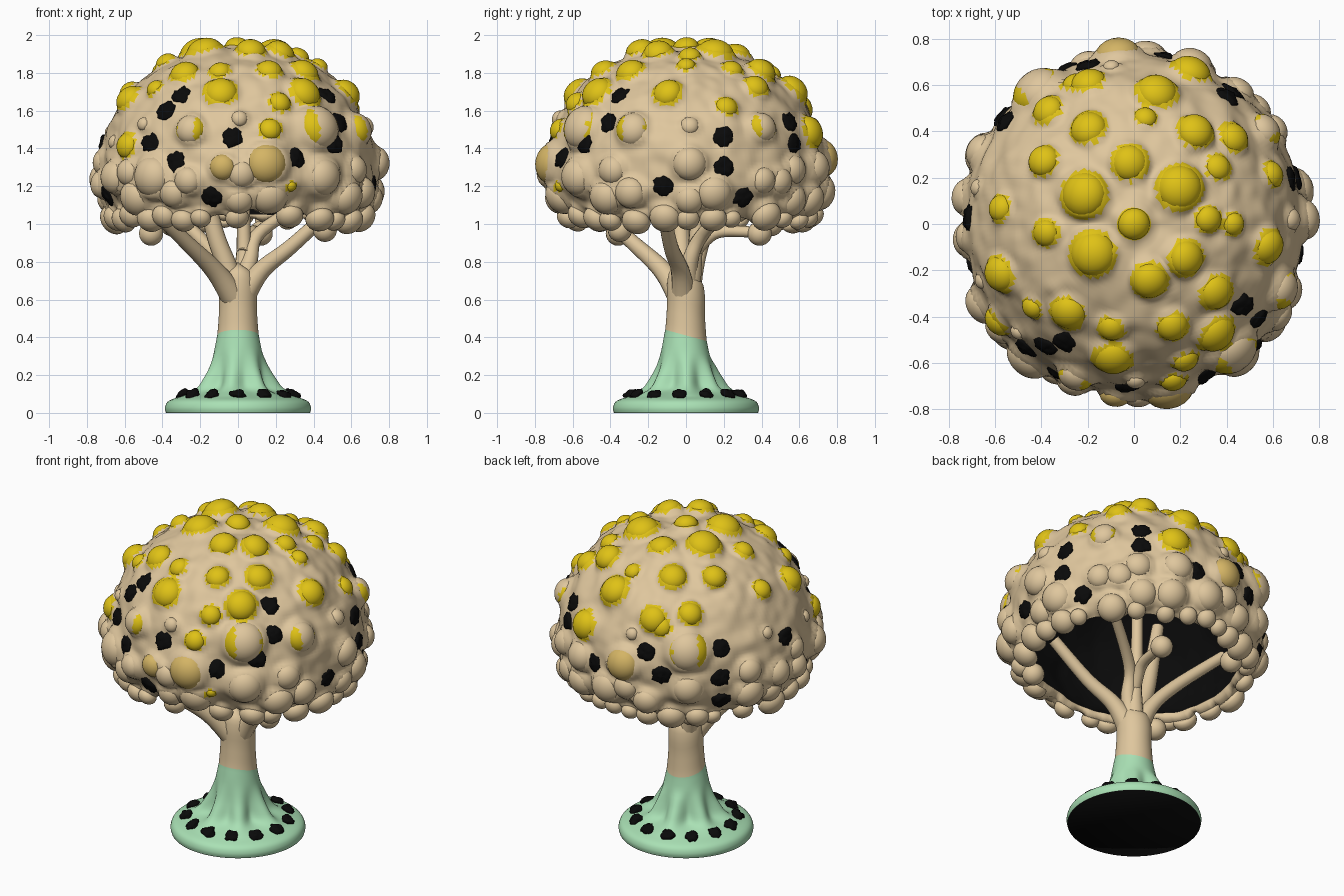
import bpy, bmesh, math, random
from mathutils import Vector, Matrix, noise
from mathutils.bvhtree import BVHTree

if "Cube" in bpy.data.objects:
    bpy.data.objects.remove(bpy.data.objects["Cube"])
random.seed(7)

def material(name, rgb):
    m = bpy.data.materials.new(name)
    m.diffuse_color = (*rgb, 1)
    m.use_nodes = True
    m.node_tree.nodes["Principled BSDF"].inputs["Base Color"].default_value = m.diffuse_color
    return m

TAN = material("tan", (0.74, 0.57, 0.34))
YELLOW = material("yellow", (0.74, 0.54, 0.008))
GREEN = material("mint_green", (0.40, 0.75, 0.46))
BLACK = material("black", (0.003, 0.003, 0.003))
OCHRE = material("ochre", (0.66, 0.46, 0.13))
MATS = [TAN, YELLOW, GREEN, BLACK, OCHRE]

def finish(bm, name):
    me = bpy.data.meshes.new(name)
    for f in bm.faces:
        f.smooth = True
    bm.to_mesh(me)
    bm.free()
    for m in MATS:
        me.materials.append(m)
    ob = bpy.data.objects.new(name, me)
    bpy.context.collection.objects.link(ob)
    return ob

def spline(pts, n):
    """Catmull-Rom subdivision of a profile."""
    p = [Vector(q) for q in pts]
    p = [p[0]] + p + [p[-1]]
    out = []
    for i in range(1, len(p) - 2):
        a, b, c, d = p[i - 1:i + 3]
        for k in range(n):
            t = k / n
            out.append(0.5 * (2 * b + (c - a) * t + (2 * a - 5 * b + 4 * c - d) * t * t
                              + (3 * b - a - 3 * c + d) * t ** 3))
    return out + [p[-1]]

def lathe(profile, seg, shape, rule):
    bm = bmesh.new()
    rings = [[bm.verts.new(shape(r, z, 2 * math.pi * i / seg)) for i in range(seg)] for r, z in profile]
    for j in range(len(rings) - 1):
        for i in range(seg):
            k = (i + 1) % seg
            f = bm.faces.new((rings[j][i], rings[j][k], rings[j + 1][k], rings[j + 1][i]))
            f.material_index = rule(j, f.calc_center_median())
    bmesh.ops.remove_doubles(bm, verts=bm.verts, dist=1e-5)
    bmesh.ops.recalc_face_normals(bm, faces=bm.faces)
    return bm

# Trunk with flared roots and a round base
def root_shape(r, z, a):
    w = max(0, min(1, (z - 0.085) / 0.04)) * max(0, min(1, (0.32 - z) / 0.15))
    r *= 1 + w * (0.14 * math.cos(7 * a) + 0.05 * math.sin(4 * a + 1))
    if z > 0.25:
        z -= 0.03 * math.sin(a) * min(1, (z - 0.25) / 0.1)
    return (r * math.cos(a), r * math.sin(a), z)

trunk = spline([(0.382, 0.0), (0.386, 0.03), (0.365, 0.065), (0.29, 0.092), (0.205, 0.13), (0.165, 0.2),
                (0.133, 0.3), (0.11, 0.41)], 4) + spline([(0.106, 0.45), (0.1, 0.55), (0.1, 0.65), (0.08, 0.73), (0, 0.77)], 3)
trunk = [Vector((0, 0))] + trunk
rule = lambda j, c: 3 if j == 0 else (2 if j <= 28 else 0)
finish(lathe(trunk, 84, root_shape, rule), "trunk_and_base")

def blob(bm, co, nrm, r, flat, mat, sides=18, floor=None):
    rot = nrm.to_track_quat('Z', 'Y').to_matrix().to_4x4()
    mtx = Matrix.Translation(co) @ rot @ Matrix.Diagonal((r, r, r * flat, 1))
    vs = bmesh.ops.create_uvsphere(bm, u_segments=sides, v_segments=12, radius=1, matrix=mtx)['verts']
    for f in {f for v in vs for f in v.link_faces}:
        f.material_index = mat(f) if callable(mat) else mat
    if floor is not None:                      # keep the buried half inside the shell
        for v in vs:
            h = (v.co - co).dot(nrm)
            if h < -floor:
                v.co -= nrm * (h + floor)
    return vs

def roughen(vs, co, amount):
    for v in vs:
        v.co += (v.co - co) * amount * noise.noise(v.co * 45)

# Black dots around the base
bm = bmesh.new()
for i in range(13):
    a = -math.pi / 2 + i * 2 * math.pi / 13
    co = Vector((0.295 * math.cos(a), 0.295 * math.sin(a), 0.098))
    roughen(blob(bm, co, Vector((0.45 * math.cos(a), 0.45 * math.sin(a), 0.9)), 0.038, 0.6, 3), co, 0.4)
finish(bm, "base_dots")

# Branches rising into the crown
PATHS = [
    [(0, -0.01, 0.58, .075), (-0.12, -0.12, 0.75, .052), (-0.27, -0.28, 0.9, .04), (-0.44, -0.46, 1.06, .035)],
    [(0, -0.01, 0.58, .075), (0.12, -0.03, 0.75, .05), (0.28, -0.08, 0.88, .04), (0.5, -0.12, 1.08, .035)],
    [(0, 0, 0.58, .075), (-0.06, -0.02, 0.78, .055), (-0.13, -0.03, 0.98, .048), (-0.22, -0.05, 1.4, .035)],
    [(0, 0, 0.58, .075), (0.03, 0.04, 0.8, .045), (0.03, 0.06, 1.05, .035), (0.04, 0.08, 1.6, .03)],
    [(0, 0, 0.58, .075), (0.06, 0.02, 0.8, .045), (0.12, 0.1, 0.96, .035), (0.42, 0.3, 1.15, .03)],
    [(0, 0, 0.58, .075), (-0.08, 0.05, 0.77, .045), (-0.22, 0.1, 0.94, .038), (-0.5, 0.2, 1.2, .033)],
    [(0.03, 0.03, 0.84, .04), (0.07, 0.15, 0.95, .033), (0.1, 0.3, 0.96, .03), (0.12, 0.38, 0.95, .03)],
]
for n, path in enumerate(PATHS):
    cu = bpy.data.curves.new("branch_%d" % (n + 1), 'CURVE')
    cu.dimensions, cu.bevel_depth, cu.bevel_resolution, cu.use_fill_caps = '3D', 1, 4, True
    sp = cu.splines.new('POLY')
    pts = spline(path, 6)
    sp.points.add(len(pts) - 1)
    for p, q in zip(sp.points, pts):
        p.co, p.radius = (q[0], q[1], q[2], 1), q[3]
    sp.use_smooth = True
    cu.materials.append(TAN)
    bpy.context.collection.objects.link(bpy.data.objects.new(cu.name, cu))

# Hollow crown shell, black inside, rim raised at the front
def crown_shape(r, z, a):
    d = (a - math.radians(285) + math.pi) % (2 * math.pi) - math.pi
    z += 0.06 * math.exp(-(d / 0.4) ** 2) * max(0, min(1, (1.3 - z) / 0.2))
    p = Vector((r * math.cos(a), r * math.sin(a), z))
    k = 1 + 0.022 * noise.noise(p * 6) + 0.012 * noise.noise(p * 14)
    return (p.x * k, p.y * k, 1.2 + (p.z - 1.2) * k)

outer = spline([(0, 1.935), (0.24, 1.905), (0.44, 1.815), (0.58, 1.695), (0.68, 1.53), (0.725, 1.35),
                (0.72, 1.18), (0.67, 1.07), (0.62, 1.03)], 11)
inner = spline([(0.59, 1.05), (0.66, 1.12), (0.685, 1.32), (0.635, 1.51), (0.42, 1.77), (0, 1.89)], 5)
bm = lathe(outer, 96, crown_shape, lambda j, c: 0)
tree = BVHTree.FromBMesh(bm)
bm.free()

def hit(az, el, u, v):
    """Point and outward normal on the crown seen from an azimuth and elevation."""
    a, e = math.radians(az), math.radians(el)
    side = Vector((math.cos(a), math.sin(a), 0))
    cam = Vector((math.sin(a) * math.cos(e), -math.cos(a) * math.cos(e), math.sin(e)))
    up = cam.cross(side)
    for _ in range(15):
        co, n, _i, _d = tree.ray_cast(side * u + up * v + cam * 5, -cam)
        if co:
            if n.dot(co - Vector((0, 0, 1.2))) < 0:
                n = -n
            return (co, n) if n.dot(cam) > 0 else None
        u *= 0.97
        v *= 0.97 if el == 90 else 1
    return None

# Places of the black dots on the crown
DOTS = [(0, 0, [(-.3, 1.68), (-.38, 1.6), (-.46, 1.43), (-.33, 1.33), (-.03, 1.46), (-.14, 1.14), (.31, 1.35), (-.69, 1.15)]),
        (90, 0, [(-.35, 1.68), (-.41, 1.54), (-.51, 1.42), (-.12, 1.2), (.2, 1.46), (.2, 1.3), (.3, 1.14), (.55, 1.54), (.57, 1.43)]),
        (215, 25, [(-.23, 1.02), (-.14, .89), (.2, 1.04), (.2, .875), (.2, .745), (-.525, .96), (.57, 1.11)])]
dots = [hit(az, el, u, v) for az, el, l in DOTS for u, v in l]
dots = [d for d in dots if d]

# Rounded lumps: yellow on top, mixed around the middle, tan below
Y, T, M, O = 1, 0, 'mixed', 4
TOP = [(-.2, .62, 8), (-.38, .5, 7), (-.2, .42, 8), (.1, .58, 9), (.25, .67, 9), (.05, .47, 5), (.27, .41, 8),
       (.44, .38, 7), (-.4, .28, 7), (-.02, .27, 8), (-.22, .13, 10), (.2, .16, 10), (.37, .25, 6), (.61, .22, 6),
       (-.59, .07, 6), (-.39, -.04, 6), (0, 0, 7), (.33, .02, 6), (.44, 0, 5), (-.18, -.13, 10), (.23, -.15, 8),
       (.59, -.1, 8), (-.59, -.22, 8), (.07, -.25, 8), (.36, -.3, 8), (-.6, -.43, 7), (-.45, -.37, 5),
       (-.29, -.39, 8), (-.1, -.46, 6), (.17, -.45, 7), (.36, -.48, 9)]
FRONT = [(-.25, 1.5, 8, M), (.42, 1.51, 12, M), (.15, 1.32, 11, O), (-.08, 1.3, 7, O), (-.45, 1.25, 11, T),
         (.45, 1.25, 10, T), (-.09, 1.69, 9, Y), (.22, 1.64, 6, Y), (.17, 1.5, 6, Y), (.28, 1.2, 3, Y), (-.65, 1.25, 9, T)]
RIGHT = [(-.28, 1.5, 9, M), (.4, 1.51, 8, M), (.02, 1.32, 9, T), (.02, 1.52, 5, T)]
BACK = [(.07, 1.35, 10, O), (.41, 1.46, 12, M), (-.25, 1.3, 9, T), (.25, 1.58, 6, Y)]
lumps = [(hit(0, 90, u * .97, v * .97), r / 100, Y) for u, v, r in TOP]
for az, l in ((0, FRONT), (90, RIGHT), (180, BACK)):
    lumps += [(hit(az, 0, u, v), r / 100, c) for u, v, r, c in l]
lumps = [l for l in lumps if l[0]]

def scatter(count, z0, z1, r0, r1, drop, gap):
    for _ in range(count):
        h = hit(random.uniform(0, 360), 0, 0, random.uniform(z0, z1))
        r = random.uniform(r0, r1)
        if not h or any((h[0] - d[0]).length < r + 0.045 for d in dots):
            continue
        if any((h[0] - l[0][0]).length < (r + l[1]) * gap for l in lumps):
            continue
        lumps.append(((h[0] - Vector((0, 0, drop)), h[1]), r, T))

scatter(300, 1.05, 1.08, 0.05, 0.085, 0.035, 0.8)     # rim
scatter(300, 1.12, 1.33, 0.07, 0.105, 0, 0.75)        # lower band
scatter(60, 1.35, 1.6, 0.035, 0.05, 0, 1.3)           # small fillers

# Shell swells softly around each lump and takes its yellow at the foot
def swell(p):
    return max(0.38 * r * math.exp(-(max(0, (p - h[0]).length / r - 0.8) / 0.3) ** 2) for h, r, c in lumps)

edge = len(outer)
bm = lathe(outer + inner, 200, crown_shape, lambda j, c: 0 if j < edge else 3)
for f in bm.faces:
    c = f.calc_center_median()
    if f.material_index == 0 and any(m == 1 and (c - h[0]).length < r * 1.05 for h, r, m in lumps):
        f.material_index = 1
bm.normal_update()
for v, n in [(v, v.normal.copy()) for v in bm.verts if all(f.material_index != 3 for f in v.link_faces)]:
    v.co += n * swell(v.co)
finish(bm, "crown_shell")

bm = bmesh.new()
for co, n in dots:
    co = co + n * swell(co)
    roughen(blob(bm, co, n, 0.054, 0.36, 3, floor=0.01), co, 0.35)
finish(bm, "crown_dots")

bm = bmesh.new()
for (co, n), r, c in lumps:
    mat = c
    if c == M:
        t = n.cross(Vector((0, 0, 1))).normalized() * (1 if co.x > 0 else -1)
        mat = lambda f, t=t, co=co, r=r: 1 if abs((f.calc_center_median() - co).dot(t) / r + 0.15) > 0.6 else 0
    blob(bm, co, n, r, 0.8, mat, 22, floor=0.02)
# hanging lumps at the branch ends
for co in ((0.12, 0.39, 0.95), (-0.46, -0.36, 0.95), (0.46, -0.35, 0.97), (-0.35, 0.45, 1.0)):
    blob(bm, Vector(co), Vector((0, 0, 1)), 0.065, 1, 0)
finish(bm, "crown_lumps")
